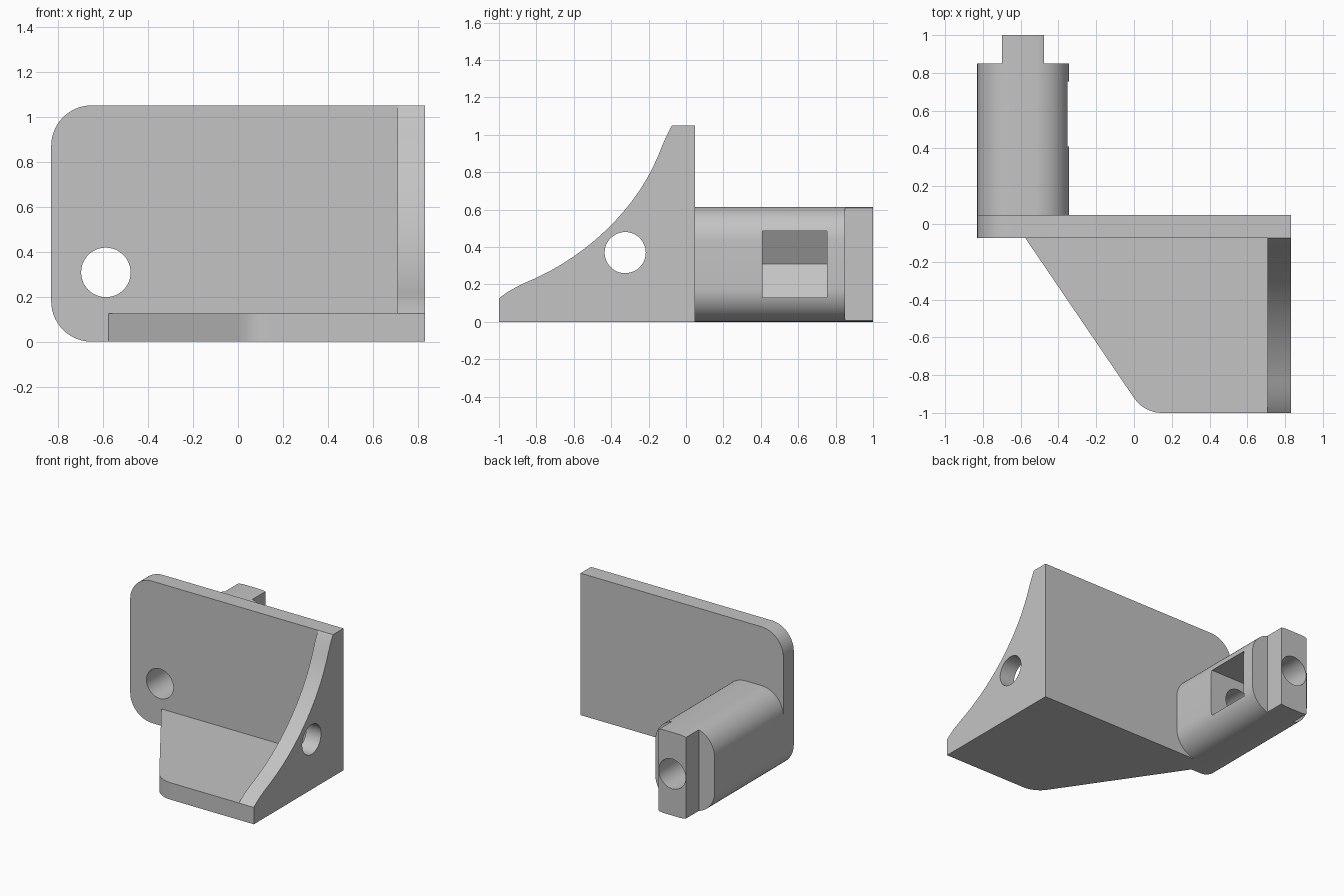
import bpy
import bmesh
import math
from mathutils import Vector
from mathutils.geometry import interpolate_bezier

cube = bpy.data.objects.get("Cube")
if cube:
    bpy.data.objects.remove(cube, do_unlink=True)

# Shared measurements
SIDE = 0.83                     # outer x
FRONT, BACK = -0.075, 0.047     # wall faces in y
HEIGHT, FLOOR = 1.05, 0.125
RADIUS = 0.18                   # all rounded corners
BORE_X, BORE_Z, BORE_R = -0.587, 0.308, 0.11

grey = bpy.data.materials.new("plain grey")
grey.use_nodes = True
COLOUR = (0.55, 0.55, 0.55, 1)
grey.diffuse_color = COLOUR
grey.node_tree.nodes["Principled BSDF"].inputs["Base Color"].default_value = COLOUR


def fillet(points, steps=14):
    """Round each (u, v, radius) corner of a polygon."""
    out = []
    for i, (u, v, r) in enumerate(points):
        p = Vector((u, v))
        if not r:
            out.append(p)
            continue
        a = (Vector(points[i - 1][:2]) - p).normalized()
        b = (Vector(points[(i + 1) % len(points)][:2]) - p).normalized()
        half = a.angle(b) / 2
        centre = p + (a + b).normalized() * r / math.sin(half)
        start = p + a * r / math.tan(half) - centre
        end = p + b * r / math.tan(half) - centre
        sweep = start.angle(end)
        for k in range(steps + 1):
            t = k / steps
            out.append(centre + (start * math.sin((1 - t) * sweep)
                                 + end * math.sin(t * sweep)) / math.sin(sweep))
    return out


def circle(u, v, r, n=48):
    return [(u + r * math.cos(2 * math.pi * i / n),
             v + r * math.sin(2 * math.pi * i / n)) for i in range(n)]


def rectangle(u0, u1, v0, v1):
    return [(u0, v0), (u1, v0), (u1, v1), (u0, v1)]


def prism(name, profile, axis, low, high):
    """Extrude a flat profile along one axis."""
    bm = bmesh.new()
    verts = []
    for p in profile:
        co = list(p)
        co.insert("xyz".index(axis), low)
        verts.append(bm.verts.new(co))
    face = bm.faces.new(verts)
    extruded = bmesh.ops.extrude_face_region(bm, geom=[face])["geom"]
    offset = [0, 0, 0]
    offset["xyz".index(axis)] = high - low
    bmesh.ops.translate(bm, vec=offset,
                        verts=[g for g in extruded if isinstance(g, bmesh.types.BMVert)])
    bmesh.ops.recalc_face_normals(bm, faces=bm.faces)
    mesh = bpy.data.meshes.new(name)
    bm.to_mesh(mesh)
    bm.free()
    mesh.materials.append(grey)
    obj = bpy.data.objects.new(name, mesh)
    bpy.context.collection.objects.link(obj)
    return obj


def finish(obj, cutters=()):
    """Cut the openings, then shade curved faces smooth."""
    bpy.ops.object.select_all(action="DESELECT")
    obj.select_set(True)
    bpy.context.view_layer.objects.active = obj
    for cutter in cutters:
        mod = obj.modifiers.new("cut", "BOOLEAN")
        mod.operation = "DIFFERENCE"
        mod.solver = "EXACT"
        mod.object = cutter
        bpy.ops.object.modifier_apply(modifier=mod.name)
    bpy.ops.object.shade_smooth_by_angle(angle=math.radians(30))


# Cutters
bore = prism("bore_cutter", circle(BORE_X, BORE_Z, BORE_R), "y", -0.5, 1.5)
web_hole = prism("web_hole_cutter", circle(-0.325, 0.37, BORE_R), "x", 0.5, 1)

# Hexagonal nut pocket, open towards +x
flat = 0.178
corner = flat / math.cos(math.pi / 6)
pocket = prism("pocket_cutter", [
    (BORE_X - corner, BORE_Z), (BORE_X - corner / 2, BORE_Z - flat), (0, BORE_Z - flat),
    (0, BORE_Z + flat), (BORE_X - corner / 2, BORE_Z + flat)], "y", 0.41, 0.755)

# Shoulders either side of the end tab
shoulders = [prism("shoulder_cutter", rectangle(u0, u1, -0.2, 0.9), "y", 0.85, 1.2)
             for u0, u1 in ((-1, -0.7), (-0.477, -0.2))]

# Upright wall
wall = prism("back_wall", fillet([
    (-SIDE, 0, RADIUS), (SIDE, 0, 0), (SIDE, HEIGHT, 0), (-SIDE, HEIGHT, RADIUS)]),
    "y", FRONT, BACK)
finish(wall, [bore])

# Floor with a slanted edge
floor = prism("floor_plate", fillet([
    (-0.575, FRONT, 0), (0.054, -1, RADIUS), (SIDE, -1, 0), (SIDE, FRONT, 0)]),
    "z", 0, FLOOR)
finish(floor)

# Curved side web
edge = []
for bezier in (((-1, FLOOR), (-0.94, 0.175), (-0.87, 0.205), (-0.8, 0.235)),
               ((-0.8, 0.235), (-0.5, 0.375), (-0.26, 0.62), (-0.15, 0.885)),
               ((-0.15, 0.885), (-0.13, 0.935), (-0.1, 1.01), (FRONT, HEIGHT))):
    curve = interpolate_bezier(*[Vector((u, v, 0)) for u, v in bezier], 14)
    edge += [p.to_2d() for p in curve[:-1]]
web = prism("side_web", edge + [(FRONT, HEIGHT), (FRONT, FLOOR)], "x", 0.708, SIDE)
finish(web, [web_hole])

# Rounded arm with its end tab, bore and nut pocket
TOP, INNER = 0.615, -0.344
arm = prism("rear_arm", fillet([
    (-SIDE, 0, RADIUS), (INNER, 0, RADIUS), (INNER, TOP, RADIUS), (-SIDE, TOP, RADIUS)]),
    "y", BACK, 1)
finish(arm, shoulders + [bore, pocket])

for cutter in [bore, web_hole, pocket] + shoulders:
    bpy.data.objects.remove(cutter, do_unlink=True)
